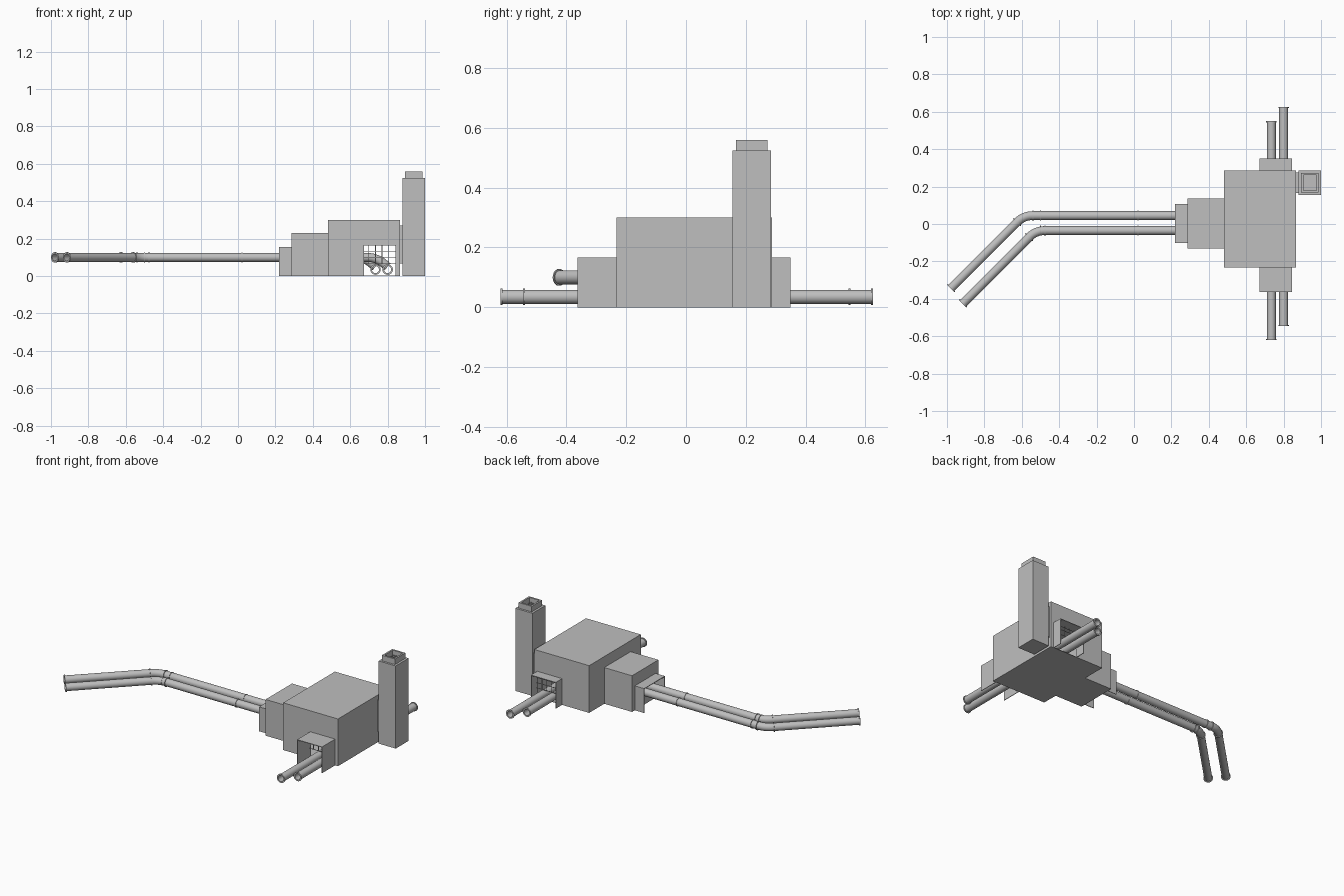
import bpy, bmesh, math
from mathutils import Vector

if "Cube" in bpy.data.objects:
    bpy.data.objects.remove(bpy.data.objects["Cube"])

grey = bpy.data.materials.new("concrete grey")
grey.diffuse_color = (0.52, 0.52, 0.52, 1)
grey.use_nodes = True
grey.node_tree.nodes["Principled BSDF"].inputs["Base Color"].default_value = grey.diffuse_color


def finish(name, bm, smooth=False):
    bmesh.ops.recalc_face_normals(bm, faces=bm.faces[:])
    me = bpy.data.meshes.new(name)
    bm.to_mesh(me)
    bm.free()
    me.materials.append(grey)
    ob = bpy.data.objects.new(name, me)
    bpy.context.collection.objects.link(ob)
    if smooth:
        bpy.ops.object.select_all(action='DESELECT')
        ob.select_set(True)
        bpy.context.view_layer.objects.active = ob
        bpy.ops.object.shade_smooth_by_angle(angle=math.radians(40))
    return ob


def boxes(name, *specs):
    """One object from boxes given as (x0, x1, y0, y1, z0, z1)."""
    bm = bmesh.new()
    for x0, x1, y0, y1, z0, z1 in specs:
        vs = bmesh.ops.create_cube(bm, size=1)["verts"]
        for v in vs:
            v.co = Vector((x0 + (v.co.x + .5) * (x1 - x0),
                           y0 + (v.co.y + .5) * (y1 - y0),
                           z0 + (v.co.z + .5) * (z1 - z0)))
    return finish(name, bm)


def fillet(corners, r, steps=7):
    """Round the inner corners of a path with quadratic bends."""
    ps = [Vector(c) for c in corners]
    out = [ps[0]]
    for a, b, c in zip(ps, ps[1:], ps[2:]):
        p, q = b + (a - b).normalized() * r, b + (c - b).normalized() * r
        for i in range(steps + 1):
            t = i / steps
            out.append(p * (1 - t) ** 2 + b * 2 * t * (1 - t) + q * t * t)
    return out + [ps[-1]]


def tube(name, path, ro, ri, n=24):
    """Hollow tube swept along a path."""
    path = [Vector(p) for p in path]
    bm = bmesh.new()
    outer, inner = [], []
    side = Vector((0.01, 0.02, 1))
    for i, p in enumerate(path):
        t = Vector((0, 0, 0))
        if i > 0:
            t += (p - path[i - 1]).normalized()
        if i < len(path) - 1:
            t += (path[i + 1] - p).normalized()
        t.normalize()
        side = (side - t * side.dot(t)).normalized()
        up = t.cross(side)
        for r, rings in ((ro, outer), (ri, inner)):
            rings.append([bm.verts.new(p + r * (side * math.cos(a) + up * math.sin(a)))
                          for a in (2 * math.pi * k / n for k in range(n))])
    loop = outer + inner[::-1]
    for a, b in zip(loop, loop[1:] + loop[:1]):
        for k in range(n):
            m = (k + 1) % n
            bm.faces.new((a[k], a[m], b[m], b[k]))
    return finish(name, bm, True)


R, RI, RF = 0.0235, 0.019, 0.028


def flange(name, p, d, w=0.006):
    p, d = Vector(p), Vector(d).normalized()
    tube(name, (p - d * w / 2, p + d * w / 2), RF, RI)


T = 0.004
HX0, HX1, HZ = 0.67, 0.845, 0.167      # side openings
Y0, Y1 = -0.232, 0.287                 # main hall depth

# main hall: hollow shell with an opening in front and back walls
walls = [(0.48, 0.865, Y0, Y1, 0.296, 0.30), (0.48, 0.865, Y0, Y1, 0, 0.003),
         (0.48, 0.484, Y0, Y1, 0, 0.30), (0.861, 0.865, Y0, Y1, 0, 0.30)]
for a, b in ((Y0, Y0 + T), (Y1 - T, Y1)):
    walls += [(0.48, HX0 + T, a, b, 0, 0.30), (HX1 - T, 0.865, a, b, 0, 0.30),
              (HX0, HX1, a, b, HZ - T, 0.30)]
boxes("main_hall", *walls)

# stepped annex and pipe hood on the left
boxes("annex", (0.285, 0.48, -0.13, 0.135, 0, 0.23))
boxes("left_hood", (0.22, 0.285, -0.102, 0.107, 0.151, 0.155),
      (0.22, 0.285, -0.102, -0.098, 0, 0.155), (0.22, 0.285, 0.103, 0.107, 0, 0.155))

# side hoods with grilles
for name, a, b, g in (("front", -0.363, Y0, Y0 - 0.01), ("back", Y1, 0.35, Y1 + 0.01)):
    boxes(name + "_hood", (HX0, HX1, a, b, HZ - T, HZ),
          (HX0, HX0 + T, a, b, 0, HZ), (HX1 - T, HX1, a, b, 0, HZ))
    bars = [(x - .0015, x + .0015, g - .0015, g + .0015, 0.065, HZ - T)
            for x in (0.70, 0.735, 0.77, 0.805)]
    bars += [(HX0, HX1, g - .0015, g + .0015, z - .0015, z + .0015)
             for z in (0.067, 0.10, 0.133)]
    boxes(name + "_grille", *bars)

# chimney tower with open cap and link duct
boxes("tower", (0.88, 1.0, 0.155, 0.285, 0, 0.525))
boxes("tower_link", (0.864, 0.881, 0.165, 0.275, 0.068, 0.27))
cx0, cx1, cy0, cy1, cz0, cz1, w = 0.894, 0.986, 0.168, 0.272, 0.524, 0.56, 0.011
boxes("tower_cap", (cx0, cx0 + w, cy0, cy1, cz0, cz1), (cx1 - w, cx1, cy0, cy1, cz0, cz1),
      (cx0, cx1, cy0, cy0 + w, cz0, cz1), (cx0, cx1, cy1 - w, cy1, cz0, cz1))
boxes("cap_grating", *[(x - .002, x + .002, cy0, cy1, 0.528, 0.533)
                       for x in (0.916, 0.932, 0.948, 0.964)])

# long bent pipes running from the hall to the left
for name, y, bx, end, dx in (("back", 0.045, -0.59, (-0.978, -0.343, 0.1), 0.735),
                             ("front", -0.035, -0.525, (-0.914, -0.424, 0.1), 0.80)):
    path = fillet([end, (bx, y, 0.1), (dx - 0.06, y, 0.1), (dx, y, 0.05)], 0.05)
    tube(name + "_long_pipe", path, R, RI)
    d = Vector((1, 1, 0)).normalized()
    flange(name + "_pipe_end", Vector(end), d)
    flange(name + "_elbow_ring_a", Vector((bx, y, 0.1)) - d * 0.05, d, 0.005)
    flange(name + "_elbow_ring_b", (bx + 0.05, y, 0.1), (1, 0, 0), 0.005)
    for x in (-0.5, 0.022):
        tube(name + "_pipe_joint", ((x - .003, y, 0.1), (x + .003, y, 0.1)), 0.0265, RI)

# cross pipes passing through both side hoods
for name, x, a, b in (("left", 0.735, -0.617, 0.547), ("right", 0.80, -0.542, 0.622)):
    tube(name + "_cross_pipe", ((x, a, 0.035), (x, b, 0.035)), R, RI)
    for y in (a, b):
        flange(name + "_cross_pipe_end", (x, y, 0.035), (0, 1, 0))
